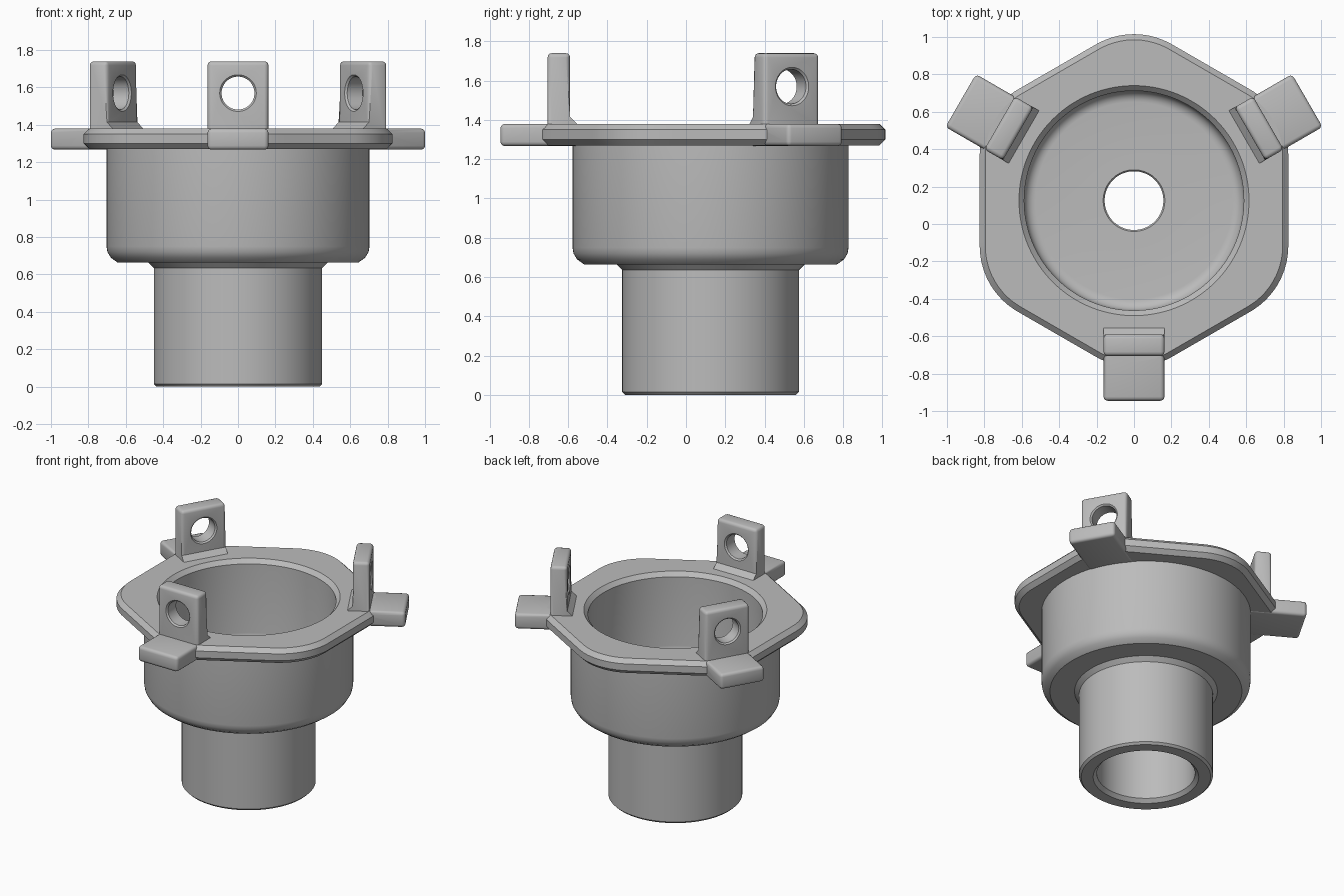
import bpy, bmesh, math
from mathutils import Matrix, Vector

default = bpy.data.objects.get("Cube")
if default:
    bpy.data.objects.remove(default, do_unlink=True)

AXIS = Vector((0, 0.125, 0))      # shared centre line of the body and tabs

grey = bpy.data.materials.new("plain grey")
grey.use_nodes = True
grey.diffuse_color = (0.5, 0.5, 0.5, 1)
grey.node_tree.nodes["Principled BSDF"].inputs["Base Color"].default_value = (0.5, 0.5, 0.5, 1)


def circle(radius):
    return lambda angle: radius


def rounded_hexagon(apothem, corner):
    """Polar outline of a hexagon with rounded corners, flat sides on +y and -y."""
    sixth = math.pi / 6
    reach = (apothem - corner) / math.cos(sixth)

    def outline(angle):
        phi = abs((angle - sixth) % (2 * sixth) - sixth)
        if apothem * math.tan(phi) <= (apothem - corner) * math.tan(sixth):
            return apothem / math.cos(phi)
        d = sixth - phi
        return reach * math.cos(d) + math.sqrt(corner ** 2 - (reach * math.sin(d)) ** 2)
    return outline


def loft(profile, sides, closed):
    """Skin stacked rings; a closed profile joins back to its first ring."""
    bm = bmesh.new()
    rings = []
    for outline, z in profile:
        ring = []
        for i in range(sides):
            a = 2 * math.pi * i / sides
            r = outline(a)
            ring.append(bm.verts.new((r * math.cos(a), r * math.sin(a), z)))
        rings.append(ring)
    pairs = list(zip(rings, rings[1:]))
    if closed:
        pairs.append((rings[-1], rings[0]))
    else:
        bm.faces.new(rings[0])
        bm.faces.new(rings[-1])
    for low, high in pairs:
        for i in range(sides):
            j = (i + 1) % sides
            bm.faces.new((low[i], low[j], high[j], high[i]))
    bmesh.ops.recalc_face_normals(bm, faces=bm.faces)
    return bm


def add_object(name, bm):
    mesh = bpy.data.meshes.new(name)
    bm.to_mesh(mesh)
    bm.free()
    mesh.materials.append(grey)
    obj = bpy.data.objects.new(name, mesh)
    bpy.context.collection.objects.link(obj)
    return obj


def activate(obj):
    bpy.ops.object.select_all(action="DESELECT")
    obj.select_set(True)
    bpy.context.view_layer.objects.active = obj


def smooth(obj):
    activate(obj)
    bpy.ops.object.shade_smooth_by_angle(angle=math.radians(32))


# Body: bored stem, stepped cup and flange in one skin
def round_ring(pairs):
    return [(circle(r), z) for r, z in pairs]


stem_and_cup = round_ring([
    (0.33, 0.66), (0.33, 0.025), (0.355, 0),
    (0.435, 0), (0.45, 0.015), (0.45, 0.635), (0.48, 0.665),
    (0.645, 0.665), (0.68, 0.69), (0.698, 0.72), (0.703, 0.75), (0.703, 1.27)])
flange = [(rounded_hexagon(0.825 - inset, 0.405 - inset), z)
          for inset, z in ((0.03, 1.27), (0, 1.30), (0, 1.35), (0.03, 1.38))]
FILLET, BOWL, FLOOR = 0.06, 0.587, 0.78
bowl = round_ring([(0.615, 1.38), (BOWL, 1.35)])
for step in range(7):
    a = math.pi / 2 * step / 6
    bowl.append((circle(BOWL - FILLET + FILLET * math.cos(a)),
                 FLOOR + FILLET - FILLET * math.sin(a)))
drain = round_ring([(0.165, FLOOR), (0.157, FLOOR - 0.01), (0.157, 0.66)])

body = add_object("flanged_cup_body", loft(stem_and_cup + flange + bowl + drain, 144, True))
body.location = AXIS
smooth(body)

# Tab: L-shaped bracket with a small gusset on the inner side
HALF = 0.163
side = [(1.07, 1.267), (1.07, 1.38), (0.83, 1.38), (0.83, 1.74),
        (0.715, 1.74), (0.715, 1.415), (0.68, 1.38), (0.68, 1.267)]
bm = bmesh.new()
face = bm.faces.new([bm.verts.new((-HALF, -r, z)) for r, z in side])
swept = bmesh.ops.extrude_face_region(bm, geom=[face])["geom"]
bmesh.ops.translate(bm, vec=(2 * HALF, 0, 0),
                    verts=[v for v in swept if isinstance(v, bmesh.types.BMVert)])
bmesh.ops.recalc_face_normals(bm, faces=bm.faces)


def rounded_edge(edge):
    on_gusset = all(v.co.y > -0.72 and v.co.z < 1.42 for v in edge.verts)
    return not on_gusset and edge.calc_face_angle_signed() > math.radians(60)


bmesh.ops.bevel(bm, geom=[e for e in bm.edges if rounded_edge(e)], offset=0.022,
                segments=3, profile=0.5, affect="EDGES")
tab = add_object("front_tab", bm)

# Pin hole with softened rims, cut through the upright
mid, half_wall = -0.7725, 0.0575
pin = [(circle(r), z) for r, z in (
    (0.11, -half_wall - 0.012), (0.088, -half_wall + 0.01),
    (0.088, half_wall - 0.01), (0.11, half_wall + 0.012))]
cut = loft(pin, 48, False)
bmesh.ops.transform(cut, verts=cut.verts,
                    matrix=Matrix.Translation((0, mid, 1.57)) @ Matrix.Rotation(math.pi / 2, 4, "X"))
cutter = add_object("pin_hole_cutter", cut)
cutter.hide_render = True
drill = tab.modifiers.new("pin hole", "BOOLEAN")
drill.operation = "DIFFERENCE"
drill.solver = "EXACT"
drill.object = cutter
activate(tab)
bpy.ops.object.modifier_apply(modifier=drill.name)
bpy.data.objects.remove(cutter, do_unlink=True)
smooth(tab)

# Three tabs spaced evenly around the flange
tab.location = AXIS
for turn, name in enumerate(("back_left_tab", "back_right_tab"), 1):
    copy = bpy.data.objects.new(name, tab.data)
    copy.location = AXIS
    copy.rotation_euler.z = turn * math.tau / 3
    bpy.context.collection.objects.link(copy)
